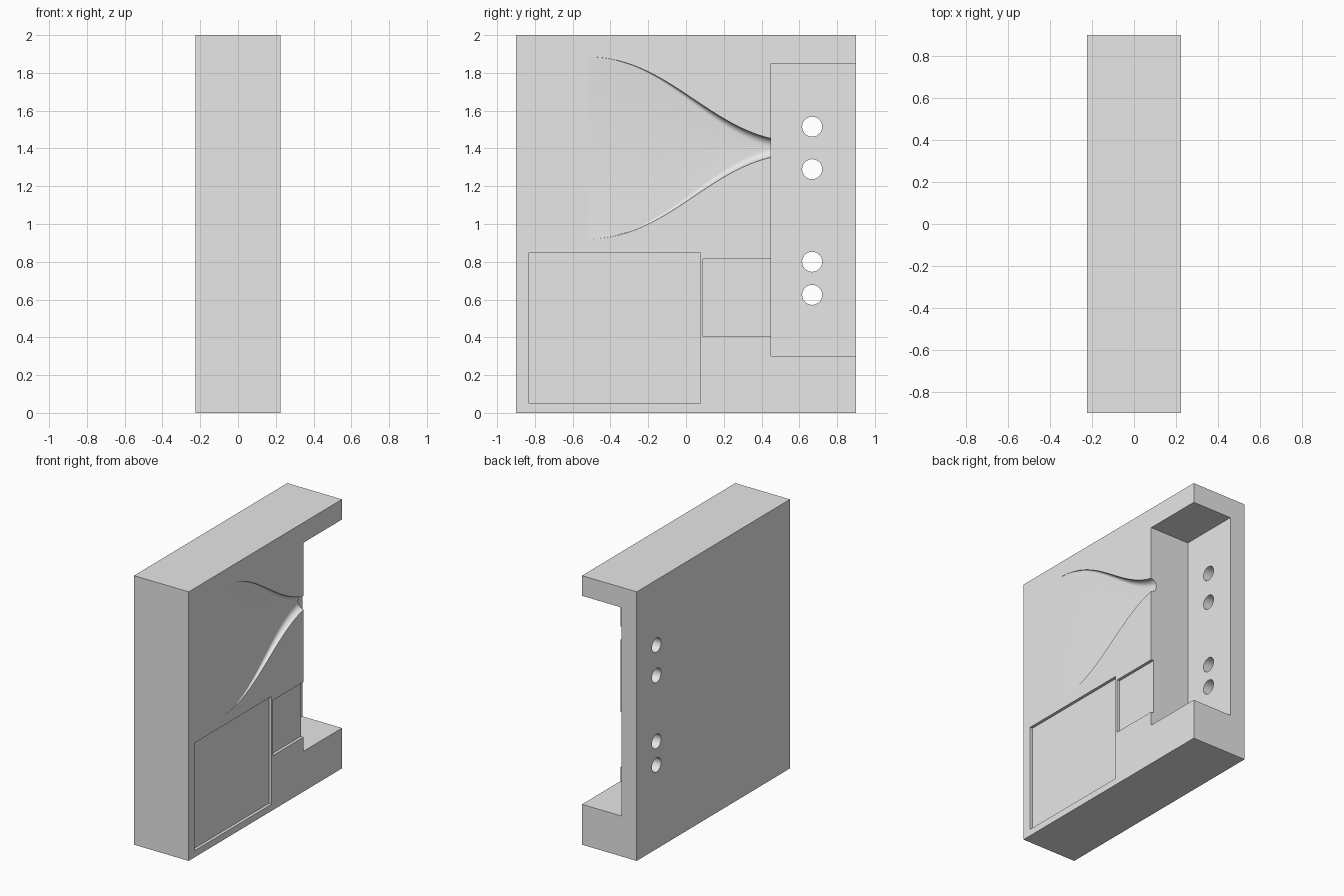
import bpy, bmesh, math
from mathutils import Vector
from mathutils.geometry import interpolate_bezier

cube = bpy.data.objects.get("Cube")
if cube:
    bpy.data.objects.remove(cube, do_unlink=True)

grey = bpy.data.materials.new("plain grey")
grey.use_nodes = True
grey.diffuse_color = (0.8, 0.8, 0.8, 1)
grey.node_tree.nodes["Principled BSDF"].inputs["Base Color"].default_value = (0.8, 0.8, 0.8, 1)

FACE = 0.225       # x of the worked face
RECESS = 0.022     # depth of the shallow panels
POCKET_Y = 0.45    # where the deep pocket begins


def finish(name, bm):
    bmesh.ops.recalc_face_normals(bm, faces=bm.faces)
    mesh = bpy.data.meshes.new(name)
    bm.to_mesh(mesh)
    bm.free()
    mesh.materials.append(grey)
    obj = bpy.data.objects.new(name, mesh)
    bpy.context.collection.objects.link(obj)
    return obj


def box(name, x, y, z):
    bm = bmesh.new()
    bmesh.ops.create_cube(bm, size=1)
    for v in bm.verts:
        v.co = [lo + (c + 0.5) * (hi - lo) for c, (lo, hi) in zip(v.co, (x, y, z))]
    return finish(name, bm)


def peg(name, y, z, radius):
    bm = bmesh.new()
    bmesh.ops.create_cone(bm, cap_ends=True, segments=48, radius1=radius, radius2=radius, depth=0.4)
    for v in bm.verts:
        a, b, c = v.co
        v.co = (c - 0.15, y + a, z + b)
    return finish(name, bm)


def funnel(name, centre_z):
    """Flared channel: rounded walls, deepening as it narrows to the pocket."""
    path = interpolate_bezier(Vector((-0.52, 0.482, 0)), Vector((-0.12, 0.482, 0)),
                              Vector((0.1, 0.13, 0)), Vector((POCKET_Y, 0.05, 0)), 40)
    stations = [(p.x, p.y) for p in path] + [(POCKET_Y + 0.03, 0.05)]
    bm = bmesh.new()
    rings = []
    for y, w in stations:
        t = min(1, (y + 0.52) / (POCKET_Y + 0.52))
        d = 0.0004 + 0.0446 * t * t * (3 - 2 * t)
        arc = [math.pi / 2 * i / 8 for i in range(9)]
        half = [(FACE + 0.03, w)] + [(FACE - d * math.sin(a), w - d * (1 - math.cos(a))) for a in arc]
        outline = half + [(x, -z) for x, z in reversed(half)]
        rings.append([bm.verts.new((x, y, centre_z + z)) for x, z in outline])
    n = len(rings[0])
    for a, b in zip(rings, rings[1:]):
        for i in range(n):
            j = (i + 1) % n
            bm.faces.new((a[i], a[j], b[j], b[i]))
    bm.faces.new(rings[0])
    bm.faces.new(rings[-1])
    return finish(name, bm)


# Main slab
block = box("block", (-FACE, FACE), (-0.9, 0.9), (0, 2))

# Deep pocket, shallow panels, channel and bolt holes
out = FACE + 0.05
cutters = [
    box("pocket_cutter", (-0.1, out), (POCKET_Y, 1), (0.3, 1.85)),
    box("large_panel_cutter", (FACE - RECESS, out), (-0.83, 0.075), (0.05, 0.85)),
    box("small_panel_cutter", (FACE - RECESS, out), (0.09, POCKET_Y + 0.03), (0.405, 0.815)),
    funnel("channel_cutter", 1.403),
]
cutters += [peg("hole_cutter", 0.668, z, 0.053) for z in (0.625, 0.8, 1.29, 1.515)]

bpy.ops.object.select_all(action='DESELECT')
block.select_set(True)
bpy.context.view_layer.objects.active = block
for cutter in cutters:
    cutter.hide_render = True
    mod = block.modifiers.new(cutter.name, 'BOOLEAN')
    mod.operation = 'DIFFERENCE'
    mod.solver = 'EXACT'
    mod.object = cutter
    bpy.ops.object.modifier_apply(modifier=mod.name)
for cutter in cutters:
    bpy.data.objects.remove(cutter, do_unlink=True)

bpy.ops.object.shade_smooth_by_angle(angle=math.radians(30))
